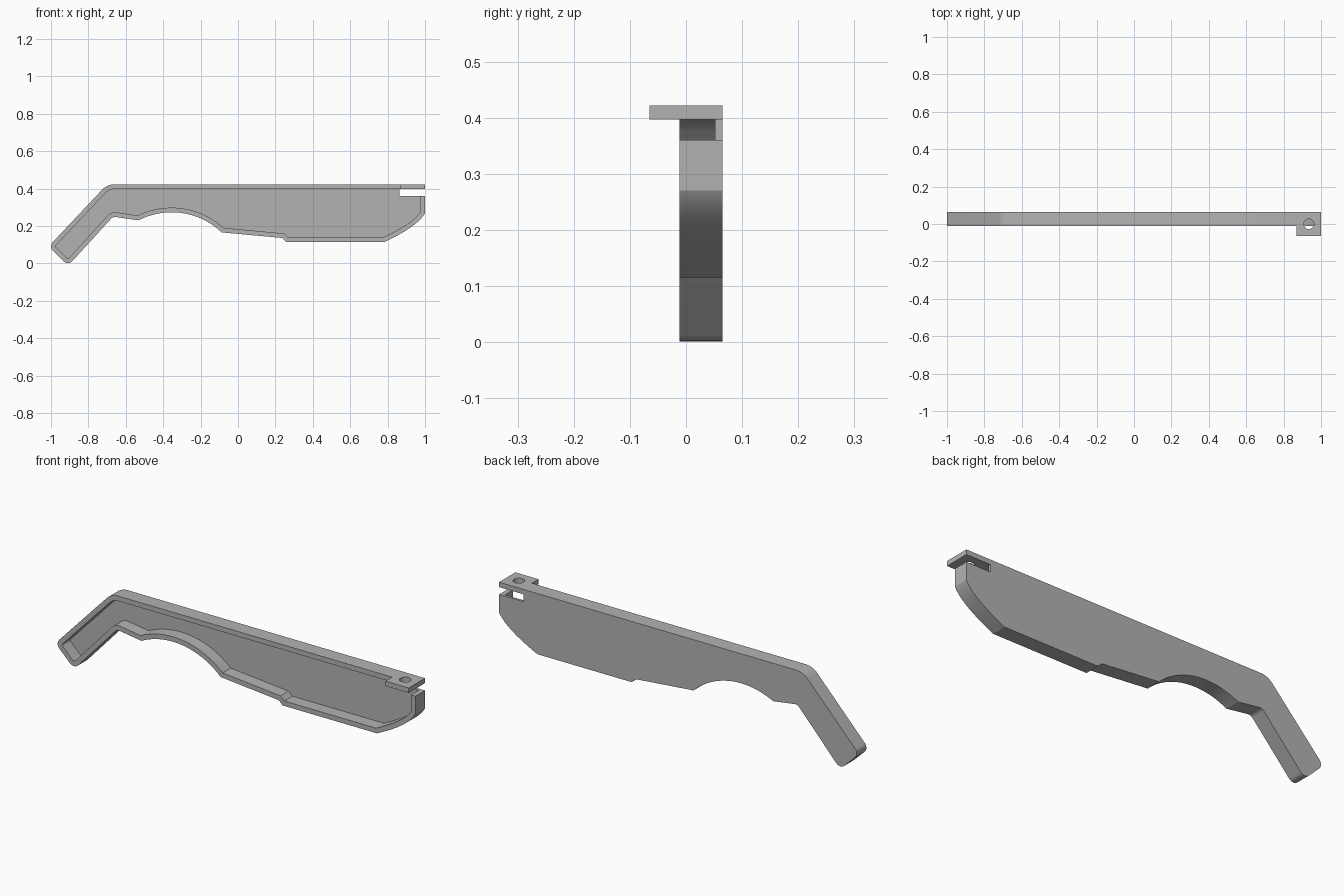
import bpy, bmesh, math
from mathutils import Vector

cube = bpy.data.objects.get("Cube")
if cube:
    bpy.data.objects.remove(cube, do_unlink=True)

FRONT, FLOOR, BACK = -0.012, 0.052, 0.065   # depth of rim edge, floor and back
TOP, RIM = 0.422, 0.025                     # top height and wall thickness

gray = bpy.data.materials.new("plain gray")
gray.use_nodes = True
color = (0.45, 0.45, 0.45, 1)
gray.diffuse_color = color
gray.node_tree.nodes["Principled BSDF"].inputs["Base Color"].default_value = color


def make_object(name, bm):
    bmesh.ops.recalc_face_normals(bm, faces=bm.faces)
    mesh = bpy.data.meshes.new(name)
    bm.to_mesh(mesh)
    bm.free()
    mesh.materials.append(gray)
    obj = bpy.data.objects.new(name, mesh)
    bpy.context.collection.objects.link(obj)
    return obj


def prism(name, points, y0, y1):
    """Extrude an x-z outline along y."""
    bm = bmesh.new()
    face = bm.faces.new([bm.verts.new((x, y0, z)) for x, z in points])
    moved = bmesh.ops.extrude_face_region(bm, geom=[face])["geom"]
    verts = [v for v in moved if isinstance(v, bmesh.types.BMVert)]
    bmesh.ops.translate(bm, verts=verts, vec=(0, y1 - y0, 0))
    return make_object(name, bm)


def activate(obj):
    bpy.ops.object.select_all(action='DESELECT')
    obj.select_set(True)
    bpy.context.view_layer.objects.active = obj


def cut(obj, cutter):
    cutter.hide_render = True
    mod = obj.modifiers.new("cut", 'BOOLEAN')
    mod.operation, mod.object, mod.solver = 'DIFFERENCE', cutter, 'EXACT'
    activate(obj)
    bpy.ops.object.modifier_apply(modifier=mod.name)
    bpy.data.objects.remove(cutter, do_unlink=True)


def fillet(before, corner, after, radius, steps=8):
    """Round a corner with a circular arc."""
    p, a, b = Vector(corner), Vector(before), Vector(after)
    u, v = (a - p).normalized(), (b - p).normalized()
    half = u.angle(v) / 2
    mid = (u + v).normalized()
    center = p + mid * (radius / math.sin(half))
    sweep = math.pi / 2 - half
    side = (u - mid * u.dot(mid)).normalized()
    angles = [sweep - 2 * sweep * i / steps for i in range(steps + 1)]
    return [center + radius * (side * math.sin(t) - mid * math.cos(t)) for t in angles]


def inset(points, distance):
    """Offset a counter-clockwise outline inwards with mitred corners."""
    result = []
    for i, p in enumerate(points):
        d0 = (p - points[i - 1]).normalized()
        d1 = (points[(i + 1) % len(points)] - p).normalized()
        n0, n1 = Vector((-d0.y, d0.x)), Vector((-d1.y, d1.x))
        result.append(p + (n0 + n1) * (distance / (1 + n0.dot(n1))))
    return result


# Outline, counter-clockwise seen from the front
bend_out, tip_left = (-0.70, TOP), (-1.013, 0.09)
tip_low, bend_in = (-0.908, -0.0125), (-0.668, 0.25)
arch_start, top_right = (-0.532, 0.23), (1.0, TOP)
outline = fillet(top_right, bend_out, tip_left, 0.09)
outline += fillet(bend_out, tip_left, tip_low, 0.032)
outline += fillet(tip_left, tip_low, bend_in, 0.032)
outline += fillet(tip_low, bend_in, arch_start, 0.03)

# Arched cut-out along the lower edge
center, radius = Vector((-0.355, -0.113)), 0.386
start, end = math.radians(117.3), math.radians(46.2)
for i in range(25):
    t = start + (end - start) * i / 24
    outline.append(center + radius * Vector((math.cos(t), math.sin(t))))

# Stepped bottom and curved right end
outline += [Vector((0.235, 0.136)), Vector((0.258, 0.115))]
a, b, c = Vector((0.785, 0.115)), Vector((0.965, 0.2)), Vector((1.0, 0.27))
for i in range(15):
    t = i / 14
    outline.append(a * (1 - t) ** 2 + b * (2 * t * (1 - t)) + c * t ** 2)
outline.append(Vector(top_right))

# Tray: flat back with a rim, open to the front
bm = bmesh.new()
rings = []
inner = inset(outline, RIM)
for loop, y in ((outline, BACK), (outline, FRONT), (inner, FRONT), (inner, FLOOR)):
    rings.append([bm.verts.new((p.x, y, p.y)) for p in loop])
bm.faces.new(rings[0])
bm.faces.new(rings[-1])
count = len(outline)
for r0, r1 in zip(rings, rings[1:]):
    for i in range(count):
        j = (i + 1) % count
        bm.faces.new((r0[i], r0[j], r1[j], r1[i]))
tray = make_object("tray_cover", bm)

# Slot at the upper right, leaving room for the tab
slot = [(0.864, 0.36), (1.1, 0.36), (1.1, 0.5), (0.87, 0.5), (0.87, 0.397), (0.864, 0.397)]
cut(tray, prism("slot_cutter", slot, -0.2, 0.2))

# Mounting tab with a screw hole
tab = prism("mounting_tab", [(0.87, 0.397), (1, 0.397), (1, TOP), (0.87, TOP)], -0.065, BACK)
bm = bmesh.new()
bmesh.ops.create_cone(bm, cap_ends=True, segments=32, radius1=0.027, radius2=0.027, depth=0.2)
bmesh.ops.translate(bm, verts=bm.verts, vec=(0.935, 0, 0.41))
cut(tab, make_object("hole_cutter", bm))

for obj in (tray, tab):
    activate(obj)
    bpy.ops.object.shade_smooth_by_angle(angle=math.radians(25))
